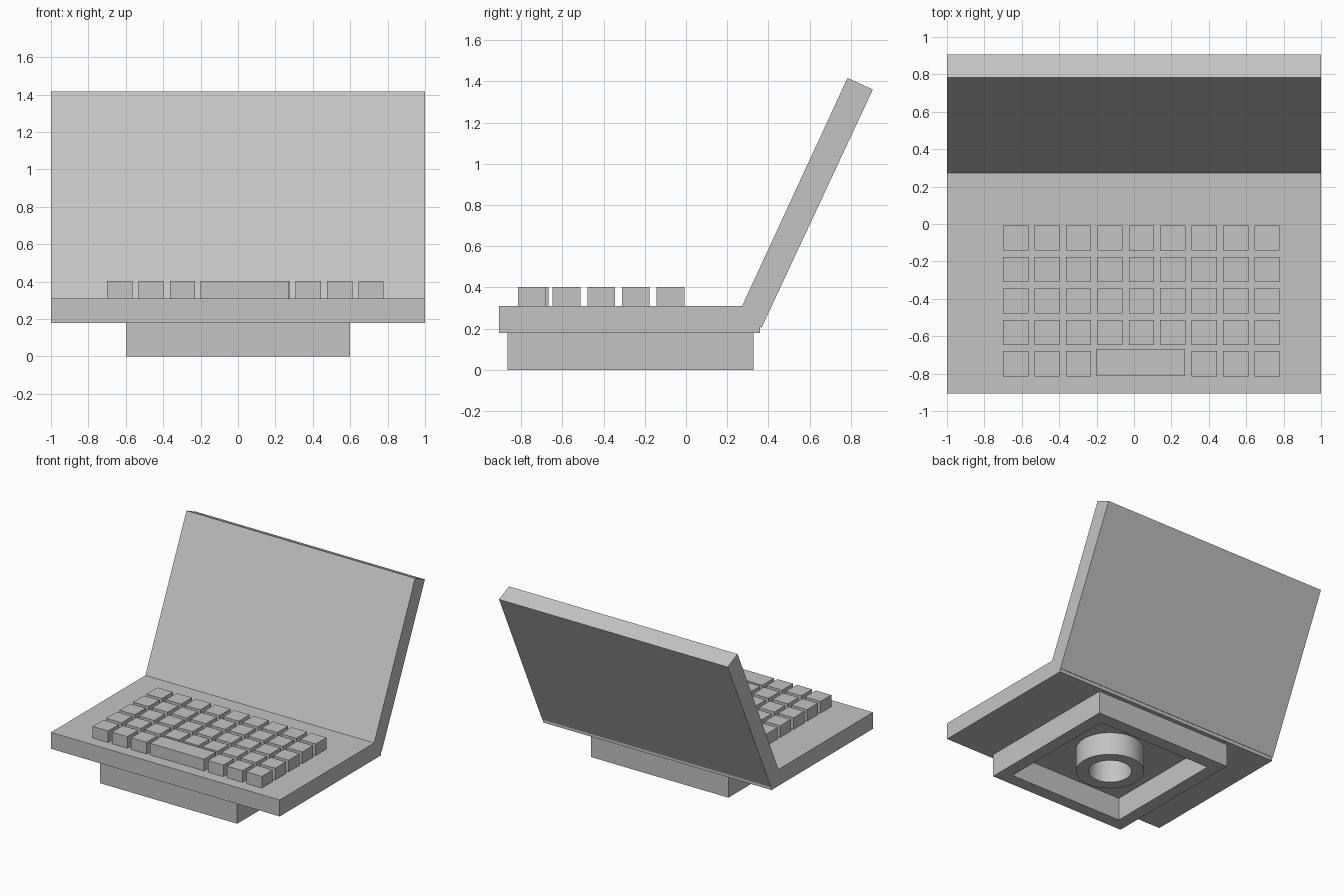
import bpy
import bmesh
from math import cos, sin, pi

if "Cube" in bpy.data.objects:
    bpy.data.objects.remove(bpy.data.objects["Cube"], do_unlink=True)

grey = bpy.data.materials.new("plain_grey")
grey.use_nodes = True
COLOUR = (0.55, 0.55, 0.55, 1)
grey.diffuse_color = COLOUR
grey.node_tree.nodes["Principled BSDF"].inputs["Base Color"].default_value = COLOUR


def finish(name, bm):
    bmesh.ops.recalc_face_normals(bm, faces=bm.faces[:])
    mesh = bpy.data.meshes.new(name)
    bm.to_mesh(mesh)
    bm.free()
    mesh.materials.append(grey)
    obj = bpy.data.objects.new(name, mesh)
    bpy.context.collection.objects.link(obj)
    return obj


def side_prism(name, profile, x0, x1):
    """Extrude a (y, z) outline along x."""
    bm = bmesh.new()
    face = bm.faces.new([bm.verts.new((x0, y, z)) for y, z in profile])
    new = bmesh.ops.extrude_face_region(bm, geom=[face])["geom"]
    verts = [v for v in new if isinstance(v, bmesh.types.BMVert)]
    bmesh.ops.translate(bm, verts=verts, vec=(x1 - x0, 0, 0))
    return finish(name, bm)


def box(name, x0, x1, y0, y1, z0, z1):
    return side_prism(name, [(y0, z0), (y1, z0), (y1, z1), (y0, z1)], x0, x1)


def hollow_prism(name, outer, inner, z0, z1):
    """Upright wall between two matching (x, y) loops, open through the middle."""
    bm = bmesh.new()
    loops = [[bm.verts.new((x, y, z)) for x, y in pts]
             for pts, z in ((outer, z0), (outer, z1), (inner, z1), (inner, z0))]
    n = len(outer)
    for a, b in zip(loops, loops[1:] + loops[:1]):
        for i in range(n):
            j = (i + 1) % n
            bm.faces.new((a[i], a[j], b[j], b[i]))
    return finish(name, bm)


def rectangle(x, y0, y1):
    return [(-x, y0), (x, y0), (x, y1), (-x, y1)]


def circle(radius, cy, n=64):
    return [(radius * cos(2 * pi * i / n), cy + radius * sin(2 * pi * i / n))
            for i in range(n)]


# Main body and tilted lid
BASE_Z, DECK_Z = 0.18, 0.31
box("base_slab", -1, 1, -0.907, 0.36, BASE_Z, DECK_Z)
side_prism("screen_lid", [(0.249, 0.259), (0.367, 0.205), (0.907, 1.361), (0.784, 1.417)], -1, 1)

# Hollow foot with a round socket in its centre
FOOT_Y = -0.27
hollow_prism("foot_frame", rectangle(0.6, FOOT_Y - 0.597, FOOT_Y + 0.597),
             rectangle(0.5, FOOT_Y - 0.497, FOOT_Y + 0.497), 0, BASE_Z + 0.01)
socket = hollow_prism("foot_socket", circle(0.246, FOOT_Y), circle(0.156, FOOT_Y),
                      0, BASE_Z + 0.01)
bpy.context.view_layer.objects.active = socket
socket.select_set(True)
bpy.ops.object.shade_smooth_by_angle()

# Keyboard: five rows of nine, the middle of the front row is the space bar
KEY, PITCH, KEY_TOP = 0.135, 0.168, 0.402
for row in range(5):
    back = -0.008 - row * PITCH
    for col in range(9):
        if row == 4 and 3 <= col <= 5:
            continue
        left = -0.70 + col * PITCH
        box(f"key_{row + 1}_{col + 1}", left, left + KEY, back - KEY, back,
            DECK_Z - 0.01, KEY_TOP)
box("space_bar", -0.2, 0.273, -0.813, -0.668, DECK_Z - 0.01, KEY_TOP)
